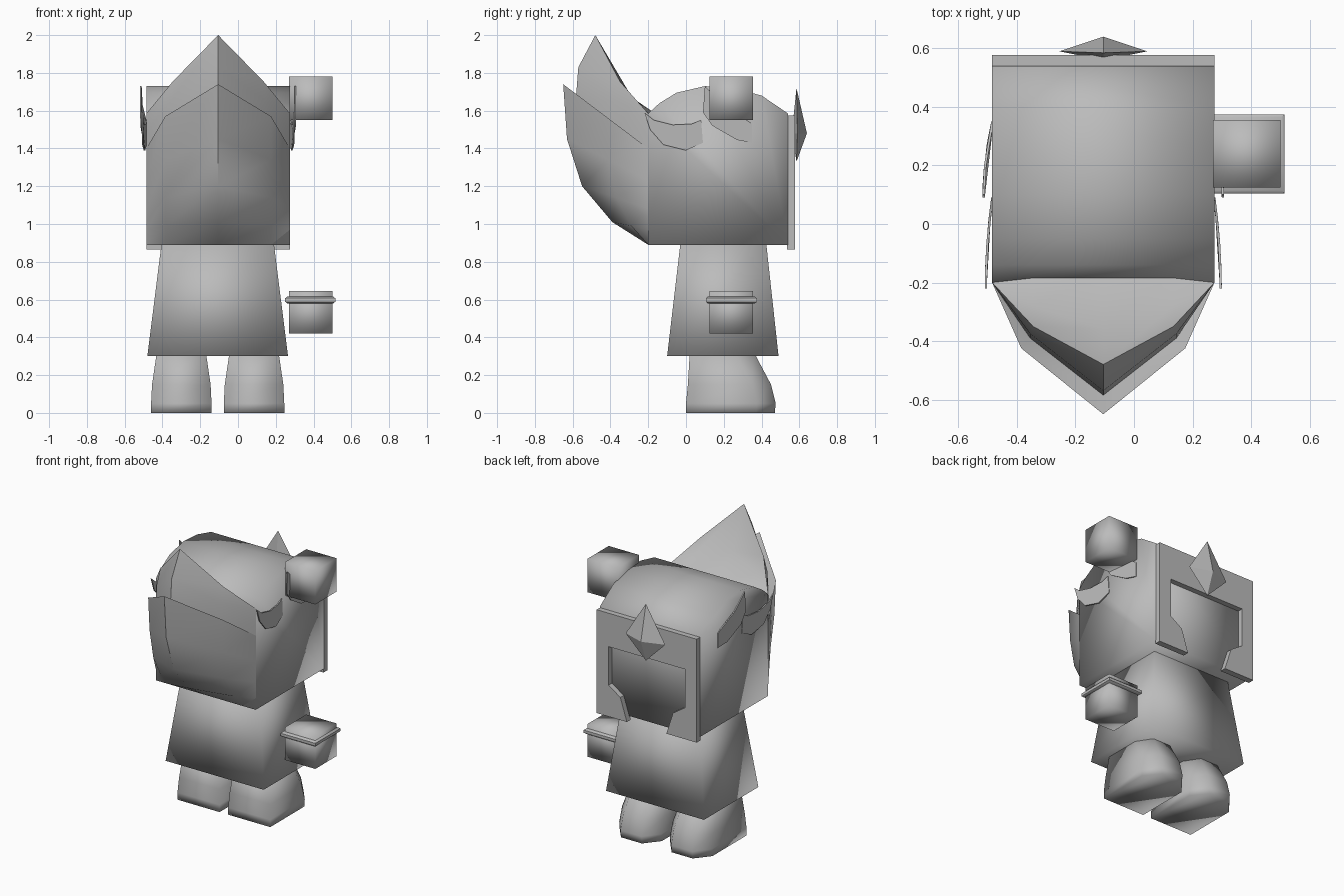
import bpy, bmesh, math

if "Cube" in bpy.data.objects:
    bpy.data.objects.remove(bpy.data.objects["Cube"])

CX = -0.105  # middle line of the figure

grey = bpy.data.materials.new("plain_grey")
grey.diffuse_color = (0.5, 0.5, 0.5, 1)
grey.use_nodes = True
grey.node_tree.nodes["Principled BSDF"].inputs["Base Color"].default_value = grey.diffuse_color


def make(name, verts, faces, angle=None):
    """Mesh object with outward normals; angle None = flat faces."""
    bm = bmesh.new()
    vs = [bm.verts.new(v) for v in verts]
    for f in faces:
        bm.faces.new([vs[i] for i in f])
    bmesh.ops.remove_doubles(bm, verts=bm.verts, dist=0.0005)
    bmesh.ops.recalc_face_normals(bm, faces=bm.faces)
    me = bpy.data.meshes.new(name)
    bm.to_mesh(me)
    bm.free()
    me.materials.append(grey)
    ob = bpy.data.objects.new(name, me)
    bpy.context.collection.objects.link(ob)
    if angle:
        bpy.ops.object.select_all(action='DESELECT')
        ob.select_set(True)
        bpy.context.view_layer.objects.active = ob
        bpy.ops.object.shade_smooth_by_angle(angle=math.radians(angle))
    return ob


def loft(name, rings, angle=None):
    """Closed solid through rings that have equal point counts."""
    n = len(rings[0])
    verts = [p for r in rings for p in r]
    faces = [(k * n + i, k * n + (i + 1) % n, (k + 1) * n + (i + 1) % n, (k + 1) * n + i)
             for k in range(len(rings) - 1) for i in range(n)]
    last = (len(rings) - 1) * n
    faces += [tuple(range(n)), tuple(range(last, last + n))]
    return make(name, verts, faces, angle)


def rect(x0, x1, y0, y1, z):
    return [(x0, y0, z), (x1, y0, z), (x1, y1, z), (x0, y1, z)]


# Feet: pointed toes, narrowing upward
for name, fx in (("left_foot", -0.3), ("right_foot", 0.085)):
    rings = []
    for z, w, back, toe in ((0, .16, 0, .47), (.05, .16, 0, .475), (.15, .155, .01, .45), (.32, .13, .02, .36)):
        rings.append([(fx - w, back, z), (fx + w, back, z), (fx + w, toe - .1, z),
                      (fx + w / 2, toe, z), (fx - w / 2, toe, z), (fx - w, toe - .1, z)])
    loft(name, rings, 180)

# Tapered body
loft("body", [rect(-.48, .265, -.10, .49, .30), rect(-.405, .19, -.03, .425, .895)], 180)

# Floating hands and the cuff
loft("upper_hand", [rect(.27, .5, .125, .355, z) for z in (1.55, 1.78)], 180)
loft("lower_hand", [rect(.27, .5, .125, .355, z) for z in (.42, .645)], 180)
loft("cuff", [rect(.26, .505, .115, .365, .58), rect(.25, .515, .105, .375, .588),
              rect(.25, .515, .105, .375, .607), rect(.26, .505, .115, .365, .615)], 40)

# Head: arched side profile drawn across the width
profile = [(-.2, .89), (.54, .89), (.54, 1.585), (.4, 1.68), (.25, 1.72), (.1, 1.73),
           (-.05, 1.695), (-.14, 1.64), (-.2, 1.585)]
loft("head", [[(x, y, z) for y, z in profile] for x in (CX - .38, CX + .38)], 95)

# Frame around the face opening
half = [(.38, 1.575), (.38, .865), (.15, .865), (.2, 1.02), (.29, 1.08), (.29, 1.345)]
outline = half + [(-x, z) for x, z in reversed(half)]
loft("face_frame", [[(CX + x, y, z) for x, z in outline] for y in (.535, .577)], 30)

# Hair crest: outer bowl, rim, tall spike, then back down to the head
# each row: middle y, z / side x, y, z / corner z
rows = [(-.20, .89, .28, -.20, .89, .89),
        (-.39, 1.01, .28, -.29, .99, .97),
        (-.55, 1.20, .28, -.37, 1.14, 1.08),
        (-.63, 1.45, .28, -.41, 1.34, 1.23),
        (-.65, 1.74, .28, -.425, 1.57, 1.40),
        (-.585, 1.64, .25, -.39, 1.50, 1.40),
        (-.57, 1.83, .25, -.375, 1.65, 1.49),
        (-.48, 2.00, .24, -.35, 1.755, 1.585),
        (-.36, 1.72, .24, -.28, 1.66, 1.585),
        (-.17, 1.59, .24, -.17, 1.59, 1.585)]
verts, faces = [], []
for my, mz, sx, sy, sz, cz in rows:
    verts += [(CX - .38, -.2, cz), (CX - sx, sy, sz), (CX, my, mz), (CX + sx, sy, sz), (CX + .38, -.2, cz)]
for r in range(len(rows) - 1):
    for c in range(4):
        a = r * 5 + c
        if r in (4, 7, 8) and c in (0, 3):  # corners meet in one point here
            b = (a, a + 1, a + 6) if c == 0 else (a, a + 1, a + 5)
            faces.append(b)
            if c == 0:
                continue
        else:
            faces.append((a, a + 1, a + 6, a + 5))
make("hair_crest", verts, faces, 55)

# Flared petals on both sides of the head: (y, z) outlines, front tip leans out
front_petal = [(-.22, 1.59), (-.17, 1.55), (-.07, 1.525), (.03, 1.53), (.08, 1.55),
               (.09, 1.43), (0, 1.39), (-.12, 1.42), (-.19, 1.5)]
rear_petal = [(.10, 1.73), (.2, 1.63), (.35, 1.53), (.35, 1.43), (.27, 1.445), (.14, 1.52), (.09, 1.59)]
for side, s in (("left", -1), ("right", 1)):
    for part, pts, flare in (("front", front_petal, .022), ("rear", rear_petal, .03)):
        y0, y1 = min(p[0] for p in pts), max(p[0] for p in pts)
        rings = []
        for t in (-.008, 0):
            rings.append([(CX + s * (.383 + t + flare * (1 - ((y - y0) / (y1 - y0)) ** 2)), y, z)
                          for y, z in pts])
        loft(f"{side}_{part}_petal", rings, 40)

# Diamond ornament above the face
diamond = [(CX, .585, 1.72), (CX, .585, 1.33), (CX - .15, .59, 1.48), (CX, .56, 1.48),
           (CX + .15, .59, 1.48), (CX, .64, 1.48)]
make("forehead_ornament", diamond,
     [(tip, 2 + i, 2 + (i + 1) % 4) for tip in (0, 1) for i in range(4)])
